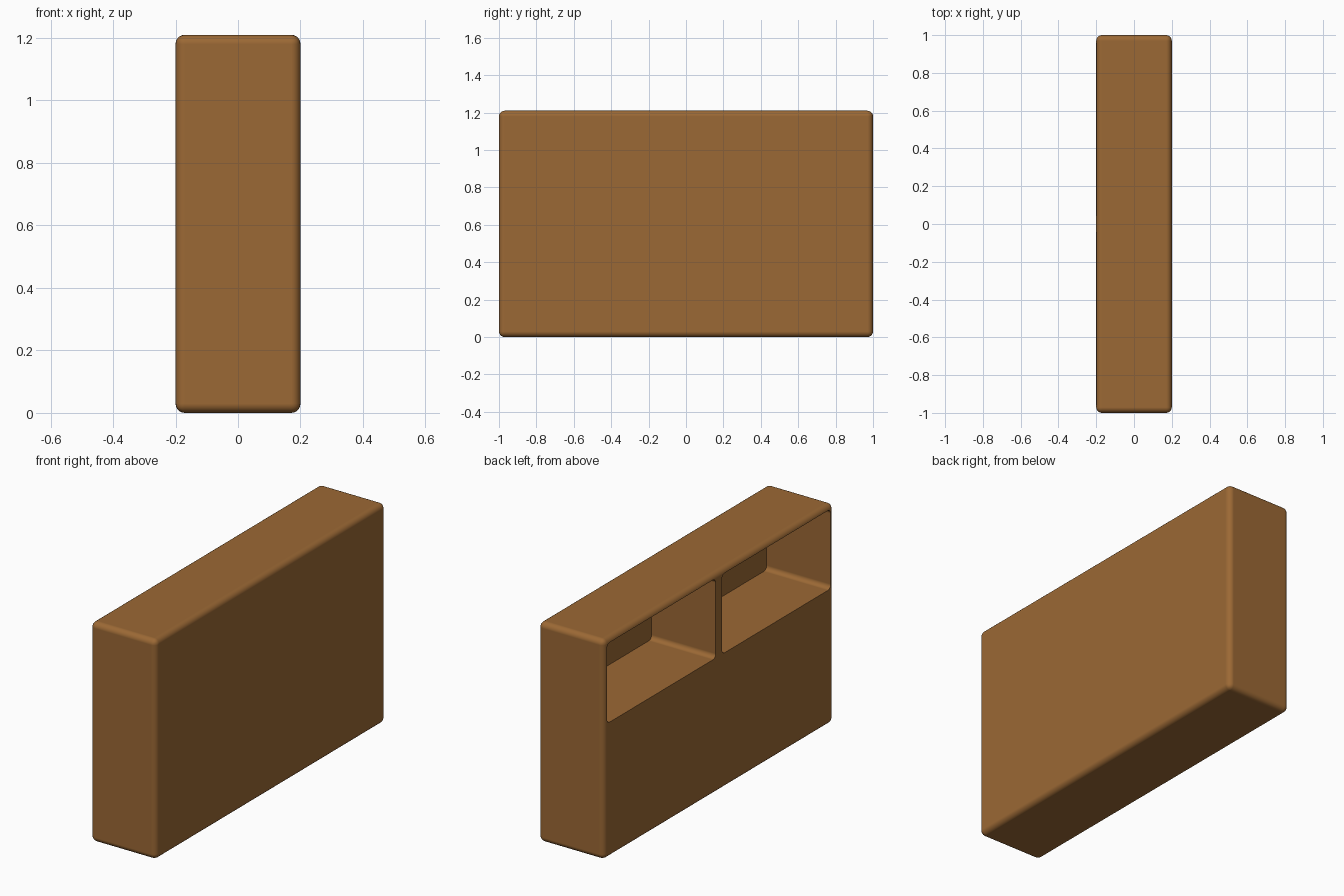
import bpy, bmesh

if "Cube" in bpy.data.objects:
    bpy.data.objects.remove(bpy.data.objects["Cube"])

wood = bpy.data.materials.new("brown wood")
wood.diffuse_color = (0.33, 0.14, 0.035, 1)
wood.use_nodes = True
wood.node_tree.nodes["Principled BSDF"].inputs["Base Color"].default_value = wood.diffuse_color


def rounded_box(name, lo, hi, radius, only_x_edges=False):
    """Box between two corners with rounded edges."""
    bm = bmesh.new()
    bmesh.ops.create_cube(bm, size=1)
    for v in bm.verts:
        for i in range(3):
            v.co[i] = lo[i] if v.co[i] < 0 else hi[i]
    edges = [e for e in bm.edges
             if not only_x_edges or abs(e.verts[0].co.x - e.verts[1].co.x) > 0.01]
    bmesh.ops.bevel(bm, geom=edges, offset=radius, segments=5, profile=0.5, affect='EDGES')
    mesh = bpy.data.meshes.new(name)
    bm.to_mesh(mesh)
    bm.free()
    mesh.materials.append(wood)
    ob = bpy.data.objects.new(name, mesh)
    bpy.context.collection.objects.link(ob)
    return ob


# Cabinet body
body = rounded_box("cabinet_body", (-0.2, -1, 0), (0.2, 1, 1.21), 0.03)
bpy.context.view_layer.objects.active = body
body.select_set(True)

# Two open shelf compartments on the -x side
for side, (y0, y1) in {"left": (0.027, 0.973), "right": (-0.973, -0.027)}.items():
    cutter = rounded_box("compartment_cutter_" + side, (-0.3, y0, 0.745), (0.19, y1, 1.183), 0.025, True)
    mod = body.modifiers.new("compartment_" + side, 'BOOLEAN')
    mod.operation = 'DIFFERENCE'
    mod.solver = 'EXACT'
    mod.object = cutter
    bpy.ops.object.modifier_apply(modifier=mod.name)
    bpy.data.objects.remove(cutter)

# Smooth rounded edges, flat panels
bpy.ops.object.shade_smooth_by_angle(angle=0.6)
wn = body.modifiers.new("even_shading", 'WEIGHTED_NORMAL')
wn.keep_sharp = True
wn.weight = 100
